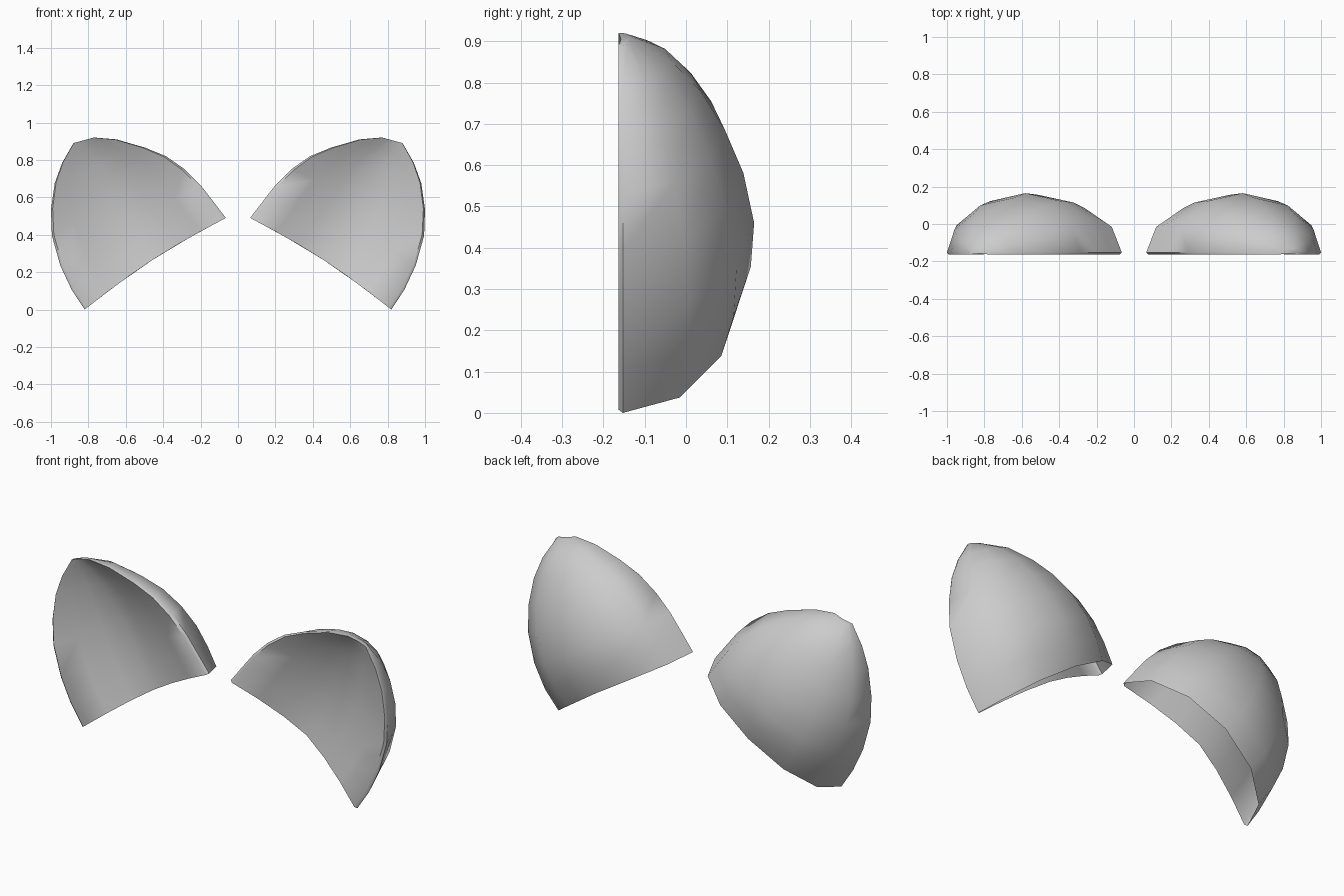
import bpy, bmesh, math

cube = bpy.data.objects.get("Cube")
if cube:
    bpy.data.objects.remove(cube, do_unlink=True)

grey = bpy.data.materials.new("soft grey")
grey.use_nodes = True
COLOUR = (0.6, 0.6, 0.6, 1)
grey.diffuse_color = COLOUR
grey.node_tree.nodes["Principled BSDF"].inputs["Base Color"].default_value = COLOUR

# Rows from the open base to the tip:
# inner edge x, z, outer edge x, z, back bulge, front hollow, bow towards the tip
ROWS = [
    (0.065, 0.49, 0.82, 0.00, 0.275, 0.095, 0.025),
    (0.13, 0.575, 0.89, 0.107, 0.31, 0.11, 0.015),
    (0.20, 0.665, 0.95, 0.235, 0.318, 0.115, 0.012),
    (0.285, 0.75, 0.995, 0.395, 0.292, 0.11, 0.01),
    (0.385, 0.82, 1.00, 0.535, 0.247, 0.09, 0.01),
    (0.50, 0.867, 0.98, 0.675, 0.19, 0.065, 0.008),
    (0.65, 0.91, 0.94, 0.785, 0.118, 0.035, 0.005),
    (0.77, 0.92, 0.88, 0.89, 0.02, 0.006, 0.0),
]
BACK, FRONT = 6, 6
RIM, LIP = -0.153, -0.164


def ring(row, side):
    """Closed cross-section: domed back, then the hollow front."""
    x0, z0, x1, z1, bulge, hollow, bow = row

    def point(u, y):
        lift = bow * math.sin(math.pi * u)
        return (side * (x0 + (x1 - x0) * u + 0.54 * lift), y,
                z0 + (z1 - z0) * u + 0.84 * lift)

    pts = []
    for i in range(BACK + 1):
        a = math.pi * i / BACK
        pts.append(point((1 - math.cos(a)) / 2, RIM + bulge * math.sin(a)))
    for i in range(FRONT + 1):
        u = 0.985 - 0.97 * i / FRONT
        t = abs(2 * i / FRONT - 1)
        pts.append(point(u, LIP + hollow * (1 - t ** 1.4)))
    return pts


def ear(name, side):
    bm = bmesh.new()
    rings = [[bm.verts.new(p) for p in ring(r, side)] for r in ROWS]
    n = len(rings[0])
    for a, b in zip(rings, rings[1:]):
        for i in range(n):
            j = (i + 1) % n
            quad = (a[i], a[j], b[j], b[i])
            bm.faces.new(quad if side < 0 else quad[::-1])
    # small tip closes the hollow shell; the base stays open
    bm.faces.new(rings[-1] if side < 0 else rings[-1][::-1])
    mesh = bpy.data.meshes.new(name)
    bm.to_mesh(mesh)
    bm.free()
    mesh.materials.append(grey)
    obj = bpy.data.objects.new(name, mesh)
    bpy.context.collection.objects.link(obj)
    bpy.ops.object.select_all(action="DESELECT")
    obj.select_set(True)
    bpy.context.view_layer.objects.active = obj
    bpy.ops.object.shade_smooth_by_angle(angle=math.radians(60))


ear("left_ear", 1)
ear("right_ear", -1)
